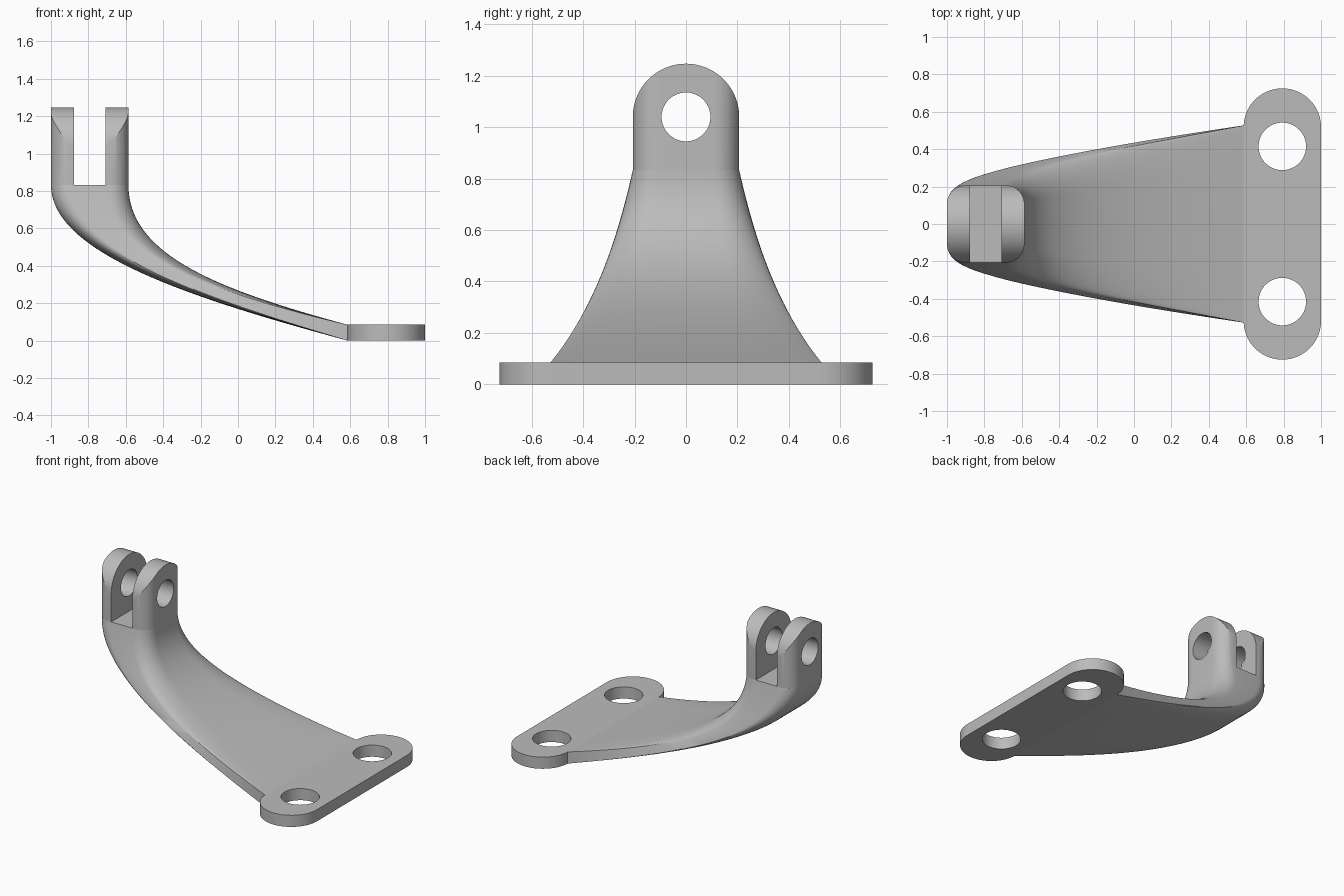
import bpy, bmesh, math
from mathutils import Vector, Matrix

cube = bpy.data.objects.get("Cube")
if cube:
    bpy.data.objects.remove(cube, do_unlink=True)

grey = bpy.data.materials.new("plain grey")
grey.use_nodes = True
colour = (0.5, 0.5, 0.5, 1)
grey.diffuse_color = colour
grey.node_tree.nodes["Principled BSDF"].inputs["Base Color"].default_value = colour

R = 0.207          # half width of the clevis and of the base plate
X_TOP = -0.793     # clevis centre
X_BASE = 0.793     # base plate centre
Z_NECK = 0.833     # where the arm meets the clevis
Z_PIN = 1.04       # pin hole height
T = 0.085          # base plate thickness
HALF_PI = math.pi / 2


def loft(name, rings):
    """Skin a list of equal-length closed rings and cap both ends."""
    bm = bmesh.new()
    rows = [[bm.verts.new(p) for p in ring] for ring in rings]
    n = len(rows[0])
    for a, b in zip(rows, rows[1:]):
        for i in range(n):
            j = (i + 1) % n
            bm.faces.new((a[i], a[j], b[j], b[i]))
    bm.faces.new(rows[0])
    bm.faces.new(rows[-1])
    bmesh.ops.recalc_face_normals(bm, faces=bm.faces)
    mesh = bpy.data.meshes.new(name)
    bm.to_mesh(mesh)
    bm.free()
    obj = bpy.data.objects.new(name, mesh)
    bpy.context.collection.objects.link(obj)
    mesh.materials.append(grey)
    return obj


def rounded(a, b, ra, rb, steps=10):
    """Rectangle of half sizes a, b with elliptical corners ra by rb."""
    pts = []
    for q, (sa, sb) in enumerate(((1, 1), (-1, 1), (-1, -1), (1, -1))):
        for k in range(steps + 1):
            ang = (q + k / steps) * HALF_PI
            pts.append((sa * (a - ra) + ra * math.cos(ang),
                        sb * (b - rb) + rb * math.sin(ang)))
    return pts


def cylinder(name, radius, depth, centre, axis="Z"):
    rot = Matrix.Rotation(HALF_PI, 4, "Y") if axis == "X" else Matrix()
    move = Matrix.Translation(centre) @ rot
    ring = [(radius * math.cos(i * math.tau / 64), radius * math.sin(i * math.tau / 64))
            for i in range(64)]
    return loft(name, [[move @ Vector((u, v, s * depth / 2)) for u, v in ring]
                       for s in (-1, 1)])


def boolean(obj, cutter, operation="DIFFERENCE"):
    mod = obj.modifiers.new("cut", "BOOLEAN")
    mod.operation, mod.object, mod.solver = operation, cutter, "EXACT"
    bpy.context.view_layer.objects.active = obj
    bpy.ops.object.modifier_apply(modifier=mod.name)
    bpy.data.objects.remove(cutter, do_unlink=True)


def smooth(obj):
    bpy.ops.object.select_all(action="DESELECT")
    obj.select_set(True)
    bpy.context.view_layer.objects.active = obj
    bpy.ops.object.shade_smooth_by_angle(angle=math.radians(25))


def bezier(p, t):
    s = 1 - t
    p = [Vector(v) for v in p]
    return p[0] * s**3 + p[1] * 3 * s * s * t + p[2] * 3 * s * t * t + p[3] * t**3


# Base plate: a stadium with two bolt holes
plate_outline = rounded(R, 0.725, R, R, 24)
base_plate = loft("base_plate", [[(X_BASE + u, v, z) for u, v in plate_outline]
                                 for z in (0, T)])
for side in (-1, 1):
    boolean(base_plate, cylinder("bolt_cutter", 0.127, 1, (X_BASE, side * 0.415, 0)))

# Curved arm: rounded block at the neck, flaring to a flat sharp strip at the plate
x_end = X_BASE - R
inner = [(X_TOP + R, 0, Z_NECK), (X_TOP + R, 0, 0.46), (-0.115, 0, 0.274), (x_end, 0, T)]
outer = [(X_TOP - R, 0, Z_NECK), (X_TOP - R, 0, 0.48), (-0.315, 0, 0.243), (x_end, 0, 0)]
rings = []
STEPS = 40
for i in range(STEPS + 1):
    t = i / STEPS
    low, high = bezier(outer, t), bezier(inner, t)
    middle, half = (low + high) / 2, (high - low) / 2
    width = R + 0.24 * t + 0.08 * t * t
    fade = 2 * (0.24 * (1 - t) + 0.64 * t * (1 - t)) + 0.001
    rings.append([middle + half * u + Vector((0, v, 0))
                  for u, v in rounded(1, width, fade, 0.1 + 0.15 * t)])
arm = loft("curved_arm", rings)

# Clevis: rounded block trimmed to an arch, slotted and drilled
block = rounded(R, R, 0.1, 0.1)
clevis = loft("clevis", [[(X_TOP + u, v, z) for u, v in block] for z in (Z_NECK, 1.4)])
arch = [(R * math.cos(k * math.pi / 48), Z_PIN + R * math.sin(k * math.pi / 48))
        for k in range(49)] + [(-R, 0.5), (R, 0.5)]
boolean(clevis, loft("arch_trim", [[(x, y, z) for y, z in arch] for x in (-1.2, -0.4)]),
        "INTERSECT")
slot = rounded(0.085, 0.5, 0.001, 0.001, 1)
boolean(clevis, loft("slot_cutter", [[(X_TOP + u, v, z) for u, v in slot]
                                     for z in (Z_NECK - 0.1, 1.5)]))
boolean(clevis, cylinder("pin_cutter", 0.095, 1, (X_TOP, 0, Z_PIN), "X"))

for part in (base_plate, arm, clevis):
    smooth(part)
